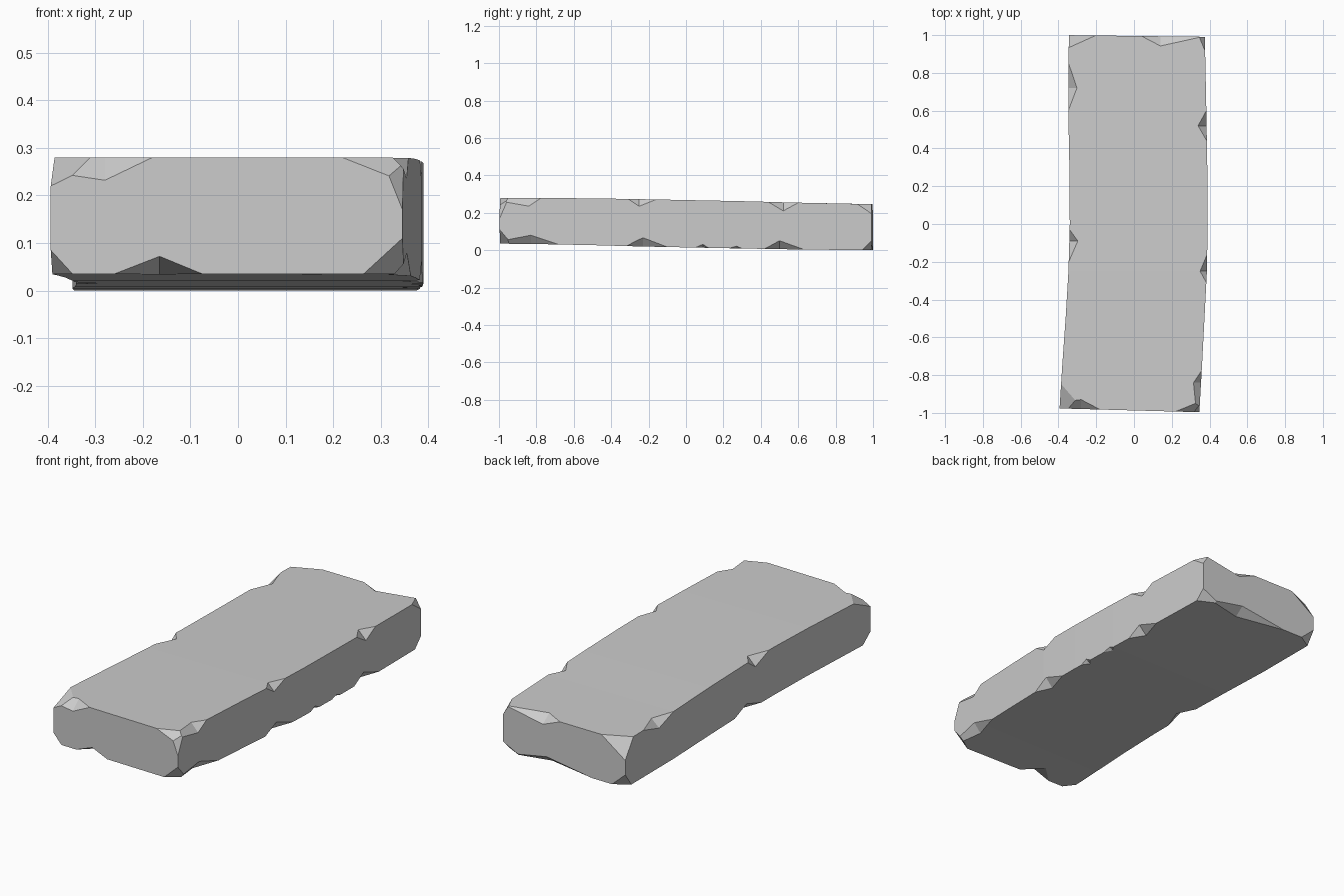
import bpy, bmesh
from mathutils import Vector

if "Cube" in bpy.data.objects:
    bpy.data.objects.remove(bpy.data.objects["Cube"])

# Profile along the length: y, left x, right x, bottom z, top z
STATIONS = [
    (-1.0, -.394, .346, .035, .280), (-.75, -.380, .360, .032, .279),
    (-.50, -.362, .373, .027, .277), (-.25, -.347, .386, .020, .273),
    (0.0, -.340, .390, .015, .268), (.30, -.342, .388, .009, .262),
    (.60, -.348, .383, .004, .254), (1.0, -.345, .375, .000, .246)]


def section(y):
    """Interpolated section at a given y."""
    y = max(-1.0, min(1.0, y))
    for a, b in zip(STATIONS, STATIONS[1:]):
        if y <= b[0]:
            f = (y - a[0]) / (b[0] - a[0])
            return [p + (q - p) * f for p, q in zip(a, b)]


def end_y(x, sy):
    """Slightly slanted ends."""
    return .9955 - .012 * x if sy > 0 else -.9870 - .027 * x


def edge_point(y, sx, sz):
    s = section(y)
    return Vector((s[2] if sx > 0 else s[1], y, s[4] if sz > 0 else s[3]))


def corner_point(sx, sy, sz):
    p = edge_point(sy, sx, sz)
    p.y = end_y(p.x, sy)
    return p


# Bent slab body
bm = bmesh.new()
rings = []
for i, (y, xl, xr, zb, zt) in enumerate(STATIONS):
    ring = []
    for x, z in ((xl, zb), (xr, zb), (xr, zt), (xl, zt)):
        yy = end_y(x, -1) if i == 0 else end_y(x, 1) if i == len(STATIONS) - 1 else y
        ring.append(bm.verts.new((x, yy, z)))
    rings.append(ring)
for a, b in zip(rings, rings[1:]):
    for k in range(4):
        n = (k + 1) % 4
        bm.faces.new((a[k], a[n], b[n], b[k]))
bm.faces.new(rings[0])
bm.faces.new(rings[-1])
bmesh.ops.recalc_face_normals(bm, faces=bm.faces[:])

# Knocked-off corners: side signs, then the distance removed along each axis
CORNERS = [
    (-1, -1, 1, .12, .14, .06), (1, -1, 1, .135, .055, .05),
    (1, -1, 1, .045, .045, .11), (1, -1, -1, .085, .06, .075),
    (-1, -1, -1, .045, .06, .05), (-1, 1, 1, .145, .065, .10),
    (1, 1, 1, .03, .07, .05), (-1, 1, -1, .08, .05, .07),
    (1, 1, -1, .10, .05, .05)]
for sx, sy, sz, dx, dy, dz in CORNERS:
    c = corner_point(sx, sy, sz)
    no = Vector((sx / dx, sy / dy, sz / dz)).normalized()
    res = bmesh.ops.bisect_plane(bm, geom=bm.verts[:] + bm.edges[:] + bm.faces[:],
                                 plane_co=c - Vector((sx * dx, 0, 0)),
                                 plane_no=no, clear_outer=True)
    cut = [e for e in res['geom_cut'] if isinstance(e, bmesh.types.BMEdge)]
    bmesh.ops.holes_fill(bm, edges=cut, sides=0)
bmesh.ops.recalc_face_normals(bm, faces=bm.faces[:])
mesh = bpy.data.meshes.new("stone_slab")
bm.to_mesh(mesh)
bm.free()
slab = bpy.data.objects.new("stone_slab", mesh)
bpy.context.collection.objects.link(slab)
bpy.context.view_layer.objects.active = slab


def chip(a, b, p, q):
    """Cut a two-faceted notch: a, b on the edge, p, q on the adjoining faces."""
    m = (p + q) / 2
    cb = bmesh.new()
    for v in (a, b, p, q):
        cb.verts.new(m + (v - m) * 2.5)
    bmesh.ops.convex_hull(cb, input=cb.verts[:])
    bmesh.ops.recalc_face_normals(cb, faces=cb.faces[:])
    me = bpy.data.meshes.new("chip_cutter")
    cb.to_mesh(me)
    cb.free()
    cutter = bpy.data.objects.new("chip_cutter", me)
    cutter.hide_render = True
    bpy.context.collection.objects.link(cutter)
    mod = slab.modifiers.new("chip", 'BOOLEAN')
    mod.operation, mod.solver, mod.object = 'DIFFERENCE', 'EXACT', cutter
    bpy.ops.object.modifier_apply(modifier=mod.name)
    bpy.data.objects.remove(cutter)


# Chips on long edges: side, top/bottom, start, middle, end, inward depth, vertical depth
SIDE_CHIPS = [
    (1, 1, .44, .52, .60, .045, .046), (1, 1, -.31, -.25, -.16, .036, .038),
    (1, 1, -1.15, -.84, -.775, .04, .044), (-1, 1, .60, .72, .85, .045, .04),
    (-1, 1, -.20, -.09, -.03, .045, .045), (1, -1, -1.1, -.83, -.68, .04, .047),
    (1, -1, -.32, -.23, -.10, .04, .047), (1, -1, .05, .09, .12, .025, .018),
    (1, -1, .23, .27, .30, .02, .012), (1, -1, .42, .50, .63, .045, .045),
    (-1, -1, -.14, -.02, .08, .045, .04)]
for sx, sz, y0, y, y1, d, h in SIDE_CHIPS:
    e = edge_point(y, sx, sz)
    a, b = edge_point(y0, sx, sz), edge_point(y1, sx, sz)
    chip(a, b, e - Vector((sx * d, 0, 0)), e - Vector((0, 0, sz * h)))

# Chips on end edges: front/back, top/bottom, start, middle, end, inward depth, vertical depth
END_CHIPS = [
    (-1, 1, -.60, -.28, -.18, .05, .048), (-1, -1, -.26, -.165, -.075, .09, .037),
    (1, 1, .04, .14, .36, .05, .04), (1, -1, -.15, .12, .33, .05, .04)]
for sy, sz, x0, x, x1, d, h in END_CHIPS:
    z = edge_point(sy, 1, sz).z
    a, e, b = (Vector((t, end_y(t, sy), z)) for t in (x0, x, x1))
    chip(a, b, e - Vector((0, sy * d, 0)), e - Vector((0, 0, sz * h)))

# Flat facets throughout
slab.data.polygons.foreach_set("use_smooth", [False] * len(slab.data.polygons))
slab.data.update()
